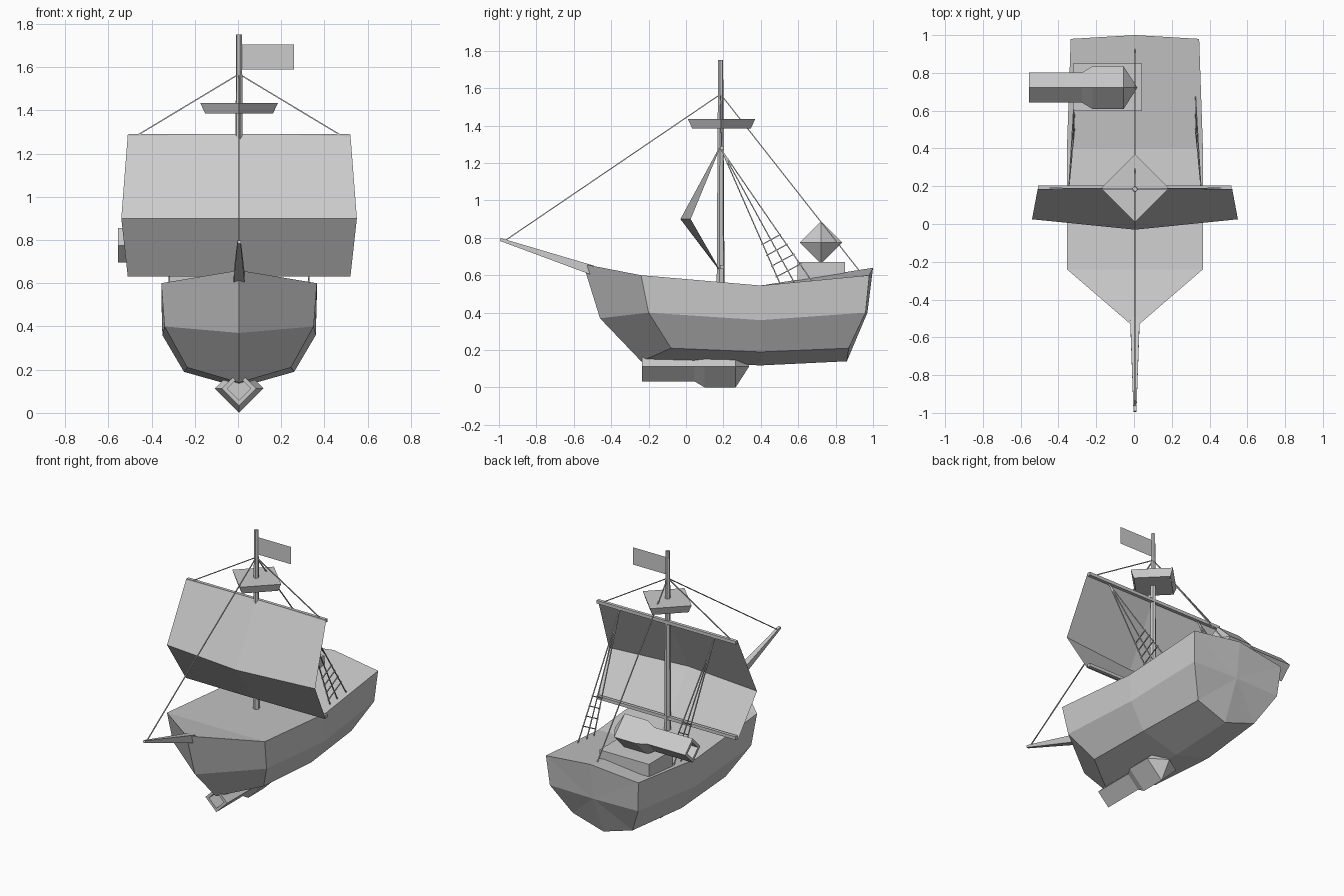
import bpy, bmesh
from math import pi, cos, sin
from mathutils import Vector

if "Cube" in bpy.data.objects:
    bpy.data.objects.remove(bpy.data.objects["Cube"])

CX = 0.005    # centre line of the ship
MY = 0.185    # mast position along the hull


def mesh(name, verts, faces, loc=(0, 0, 0), rot=(0, 0, 0), weld=True):
    bm = bmesh.new()
    vs = [bm.verts.new(v) for v in verts]
    for f in faces:
        bm.faces.new([vs[i] for i in f])
    if weld:
        bmesh.ops.remove_doubles(bm, verts=bm.verts, dist=1e-4)
    bmesh.ops.recalc_face_normals(bm, faces=bm.faces)
    me = bpy.data.meshes.new(name)
    bm.to_mesh(me)
    bm.free()
    ob = bpy.data.objects.new(name, me)
    ob.location, ob.rotation_euler = loc, rot
    bpy.context.collection.objects.link(ob)
    return ob


def lathe(name, profile, n, loc=(0, 0, 0), rot=(0, 0, 0), phase=0.0):
    """Revolve (radius, z) points with n flat sides."""
    verts = [(r * cos(phase + 2 * pi * k / n), r * sin(phase + 2 * pi * k / n), z)
             for r, z in profile for k in range(n)]
    faces = [(i * n + k, i * n + (k + 1) % n, (i + 1) * n + (k + 1) % n, (i + 1) * n + k)
             for i in range(len(profile) - 1) for k in range(n)]
    return mesh(name, verts, faces, loc, rot)


def rod(name, a, b, r0, r1=None, n=4, phase=pi / 4):
    """Tapered closed bar between two points."""
    a, d = Vector(a), Vector(b) - Vector(a)
    r1 = r0 if r1 is None else r1
    rot = d.to_track_quat('Z', 'Y').to_euler()
    L = d.length
    return lathe(name, [(0, 0), (r0, 0), (r1, L), (0, L)], n, a, rot, phase)


# Hull: half stations (deck centre, rail, chine, bilge, keel), mirrored
P, M, K = (0, -.55, .66), (0, -.46, .37), (0, -.24, .14)
stations = [
    [P, P, M, K, K],
    [(0, -.24, .60), (.36, -.24, .60), (.345, -.20, .40), (.24, -.08, .21), K],
    [(0, .40, .545), (.36, .40, .545), (.355, .40, .36), (.255, .40, .19), (0, .40, .118)],
    [(0, 1.0, .64), (.34, .98, .60), (.325, .96, .40), (.22, .87, .21), (0, .86, .14)],
]
hv = [p for s in stations for p in s] + [(0, .97, .40)]
hf = [(i * 5 + j, i * 5 + j + 1, i * 5 + j + 6, i * 5 + j + 5)
      for i in range(3) for j in range(4) if (i, j) not in ((0, 0), (0, 3))]
hf += [(0, 6, 5)] + [(15 + j, 16 + j, 20) for j in range(4)]
hull = mesh("hull", hv, hf, (CX, 0, 0))
mod = hull.modifiers.new("mirror", 'MIRROR')
mod.use_clip = True

# Mast, bowsprit and lookout platform
rod("mast", (CX, MY, .5), (CX, MY, 1.75), .022, .014, 6)
rod("bowsprit", (CX, -.50, .627), (CX, -.993, .791), .036, .011)
lathe("lookout", [(0, 1.385), (.157, 1.385), (.18, 1.435), (0, 1.435)], 4, (CX, .19, 0))

# Yards and billowed sail
for name, z in (("upper_yard", 1.28), ("lower_yard", .645)):
    rod(name, (CX - .512, .192, z), (CX + .512, .192, z), .015)
sail = [(sx * w + CX, yc if sx == 0 else ye, z)
        for w, z, yc, ye in ((.515, 1.288, .18, .185), (.545, .90, -.03, .025), (.515, .63, .175, .18))
        for sx in (-1, 0, 1)]
mesh("sail", sail, [(i * 3 + j, i * 3 + j + 1, i * 3 + j + 4, i * 3 + j + 3)
                    for i in range(2) for j in range(2)])

# Flag
mesh("flag", [(CX + .01, MY, 1.59), (.26, MY, 1.59), (.26, MY, 1.705), (CX + .01, MY, 1.705)],
     [(0, 1, 2, 3)])

# Stays
top = (CX, MY, 1.568)
for name, end in (("forestay", (CX, -.965, .787)), ("backstay", (CX, .93, .62)),
                  ("left_lift", (CX - .47, .19, 1.285)), ("right_lift", (CX + .47, .19, 1.285))):
    rod(name, top, end, .004)

# Shrouds with rope ladder rungs on both sides
for side, s in (("left", -1), ("right", 1)):
    head = Vector((CX + s * .35, .19, 1.27))
    feet = [Vector((CX + s * .32, y, .55)) for y in (.505, .585, .685)]
    for i, f in enumerate(feet):
        rod(f"{side}_shroud_{i}", head, f, .004)
    for i in range(4):
        a = head.lerp(feet[0], .70 + i * .08)
        b = head.lerp(feet[2], .63 + i * .073)
        out = (b - a) * .06
        rod(f"{side}_rung_{i}", a - out, b + out, .004)

# Gun pedestal
bx, by, bz = (-.322, .042), (.597, .85), (.50, .67)
mesh("gun_base", [(x, y, z) for x in bx for y in by for z in bz],
     [(0, 1, 3, 2), (4, 5, 7, 6), (0, 1, 5, 4), (2, 3, 7, 6), (0, 2, 6, 4), (1, 3, 7, 5)])

# Four-sided guns: bore, muzzle, barrel, breech, pointed end
gun = [(0, .12), (.055, .12), (.055, 0), (.08, 0), (.08, .28), (.113, .335), (.113, .50), (0, .573)]
lathe("deck_gun", gun, 4, (-.555, .722, .775), (0, pi / 2, 0))
lathe("keel_gun", gun, 4, (CX, -.235, .113), (-pi / 2, 0, 0))
